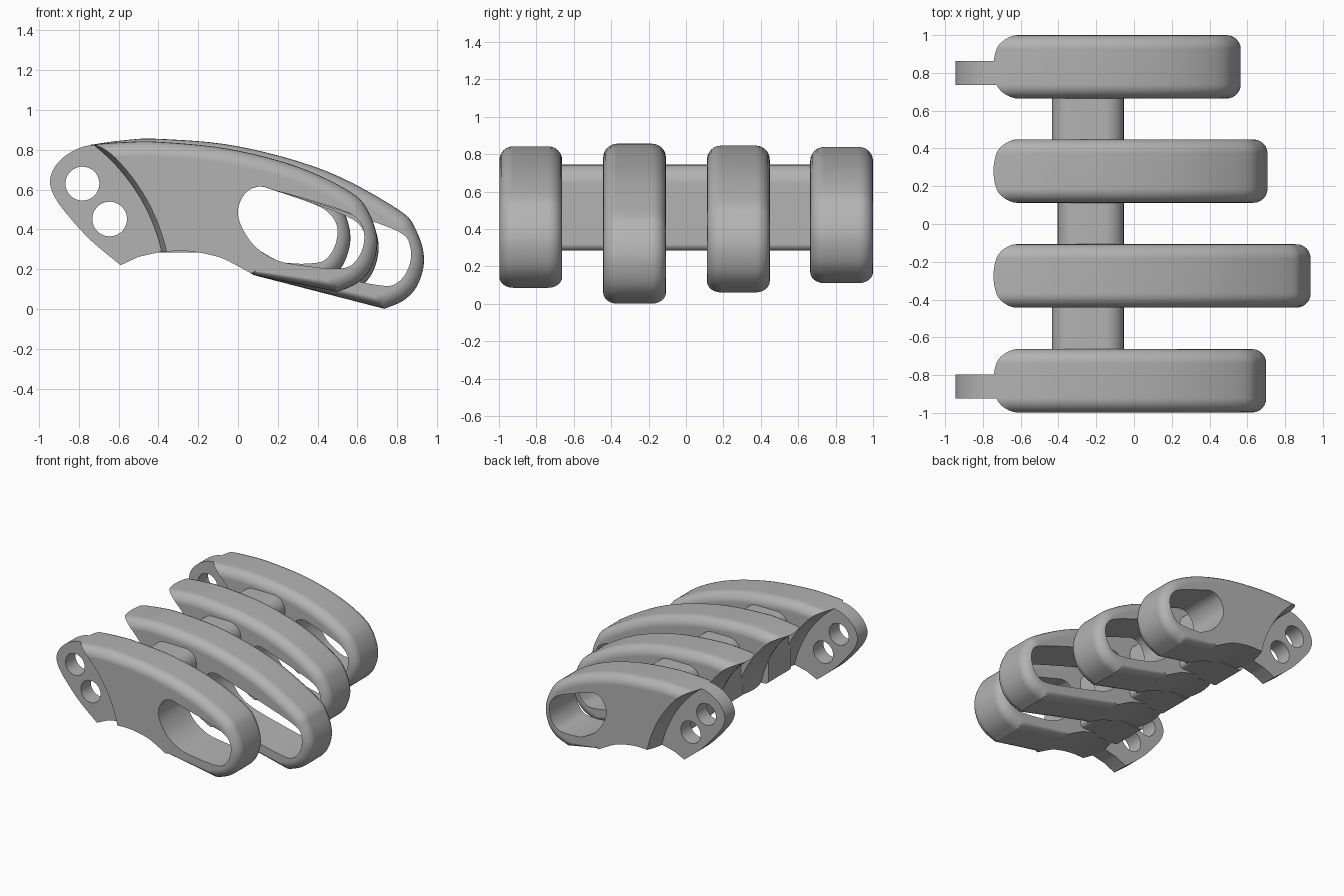
import bpy, bmesh, math
from mathutils import Vector

if "Cube" in bpy.data.objects:
    bpy.data.objects.remove(bpy.data.objects["Cube"], do_unlink=True)

grey = bpy.data.materials.new("plain_grey")
grey.use_nodes = True
grey.diffuse_color = (0.45, 0.45, 0.45, 1)
grey.node_tree.nodes["Principled BSDF"].inputs["Base Color"].default_value = grey.diffuse_color


def spline(points, steps=6, closed=False):
    """Smooth curve through the points."""
    pts = [Vector(p) for p in points]
    n = len(pts)
    get = (lambda i: pts[i % n]) if closed else (lambda i: pts[max(0, min(n - 1, i))])
    out = []
    for i in range(n if closed else n - 1):
        a, b, c, d = (get(i + k) for k in (-1, 0, 1, 2))
        for s in range(steps):
            t = s / steps
            out.append(0.5 * (2 * b + (c - a) * t + (2 * a - 5 * b + 4 * c - d) * t * t
                              + (3 * b - a - 3 * c + d) * t ** 3))
    return out if closed else out + [pts[-1]]


def circle(x, z, r, n=48):
    return [Vector((x + r * math.cos(math.tau * i / n), z + r * math.sin(math.tau * i / n)))
            for i in range(n)]


def inset(profile, weights, dist):
    """Move each edge inward by its weight; weights[i] belongs to edge i -> i+1."""
    n = len(profile)
    area = sum(profile[i - 1].cross(profile[i]) for i in range(n))
    side = 1 if area > 0 else -1
    out = []
    for i, p in enumerate(profile):
        u = (p - profile[i - 1]).normalized()
        v = (profile[(i + 1) % n] - p).normalized()
        nu, nv = Vector((-u.y, u.x)) * side, Vector((-v.y, v.x)) * side
        du, dv = weights[i - 1] * dist, weights[i] * dist
        det = nu.cross(nv)
        if abs(det) > 0.35:
            out.append(p + Vector((du * nv.y - dv * nu.y, dv * nu.x - du * nv.x)) / det)
        else:
            out.append(p + (nu + nv).normalized() * (du + dv) / 2)
    return out


def loft(name, profile, layers, weights=None):
    """Stack inset copies of an x-z profile along y; layers are (y, inset)."""
    weights = weights or [1] * len(profile)
    bm = bmesh.new()
    rings = [[bm.verts.new((p.x, y, p.y)) for p in inset(profile, weights, d)]
             for y, d in layers]
    n = len(profile)
    for a, b in zip(rings, rings[1:]):
        for i in range(n):
            j = (i + 1) % n
            bm.faces.new((a[i], a[j], b[j], b[i]))
    bm.faces.new(rings[0])
    bm.faces.new(rings[-1])
    bmesh.ops.recalc_face_normals(bm, faces=bm.faces)
    mesh = bpy.data.meshes.new(name)
    bm.to_mesh(mesh)
    bm.free()
    mesh.materials.append(grey)
    obj = bpy.data.objects.new(name, mesh)
    bpy.context.collection.objects.link(obj)
    return obj


def finish(obj, cutters=()):
    """Cut the openings, then shade smooth with sharp edges kept."""
    bpy.ops.object.select_all(action="DESELECT")
    obj.select_set(True)
    bpy.context.view_layer.objects.active = obj
    for cutter in cutters:
        cutter.hide_render = True
        mod = obj.modifiers.new("cut", "BOOLEAN")
        mod.operation, mod.solver, mod.object = "DIFFERENCE", "EXACT", cutter
        bpy.ops.object.modifier_apply(modifier=mod.name)
        bpy.data.objects.remove(cutter, do_unlink=True)
    bpy.ops.object.shade_smooth_by_angle(angle=math.radians(32))
    obj.modifiers.new("even_shading", "WEIGHTED_NORMAL").keep_sharp = True


HALF, ROUND = 0.168, 0.075


def make_finger(name, y, shift, rise):
    """Rounded finger shell; shift moves its tip, rise lifts its back."""
    def at(x, z, share=0.0, lift=0.0):
        return Vector((x + shift[0] * share, z + shift[1] * share + rise * lift))

    # back and tip, underside, arch, and the knuckle end which is cut later
    back = spline([at(-0.85, 0.805), at(-0.74, 0.825), at(-0.58, 0.838, 0, 0.6),
                   at(-0.4, 0.84, 0, 1), at(-0.05, 0.805, 0.2, 2), at(0.3, 0.715, 0.6, 2),
                   at(0.57, 0.585, 1), at(0.66, 0.48, 1), at(0.7, 0.34, 1),
                   at(0.67, 0.21, 1), at(0.6, 0.13, 1), at(0.5, 0.086, 1)])
    arch = spline([at(0.08, 0.17), at(0, 0.215), at(-0.1, 0.262), at(-0.25, 0.29),
                   at(-0.39, 0.285), at(-0.5, 0.265), at(-0.6, 0.22)], 4)
    profile = back + arch + [at(-0.85, 0.5)]
    weights = [1] * (len(back) - 1) + [0.6] + [0] * (len(arch) + 1)

    edge = [(HALF - ROUND * (1 - math.sin(a)), ROUND * (1 - math.cos(a)))
            for a in (math.radians(15 * k) for k in range(7))]
    layers = [(y - h, d) for h, d in reversed(edge)] + [(y + h, d) for h, d in edge]
    body = loft(name, profile, layers, weights)

    # long slot through the side
    slot = spline([at(0, 0.5), at(0.04, 0.585), at(0.11, 0.615), at(0.2, 0.592, 0.1),
                   at(0.4, 0.535, 0.6), at(0.57, 0.475, 1), at(0.63, 0.4, 1),
                   at(0.625, 0.3, 1), at(0.57, 0.22, 1), at(0.48, 0.203, 1),
                   at(0.33, 0.218, 0.5), at(0.2, 0.243), at(0.09, 0.31), at(0.02, 0.41)],
                  5, True)
    slot_cutter = loft("slot_cutter", slot, [(y - 0.3, 0), (y + 0.3, 0)])

    # hollow round knuckle end, flared toward both sides
    flare = [(y + 0.2 * k / 6, -0.05 * (k / 6) ** 2) for k in range(-6, 7)]
    knuckle_cutter = loft("knuckle_cutter", circle(-1.31, 0.074, 0.94, 160), flare)
    finish(body, [slot_cutter, knuckle_cutter])


def make_hinge(name, y):
    """Flat hinge plate with two pin holes."""
    outline = spline([(-0.7, 0.826), (-0.78, 0.815), (-0.86, 0.775), (-0.92, 0.715),
                      (-0.945, 0.64), (-0.92, 0.56), (-0.85, 0.465), (-0.74, 0.345),
                      (-0.59, 0.22)], 5)
    outline += spline([(-0.5, 0.262), (-0.385, 0.288)], 3)
    outline += [Vector((-0.4, 0.4)), Vector((-0.48, 0.58)), Vector((-0.6, 0.75))]
    plate = loft(name, outline, [(y - 0.063, 0), (y + 0.063, 0)])
    finish(plate, [loft("pin_cutter", circle(x, z, r), [(y - 0.2, 0), (y + 0.2, 0)])
                   for x, z, r in ((-0.782, 0.63, 0.085), (-0.645, 0.452, 0.087))])


def make_bar(name, y, left):
    """Connecting bar with rounded long edges."""
    right, low, high = -0.053, 0.285, 0.745
    outline = []
    for cx, cz, r, start in ((right, high, 0.1, 0), (left, high, 0.1, 90),
                             (left, low, 0.035, 180), (right, low, 0.035, 270)):
        sx, sz = (1 if cx == right else -1), (1 if cz == high else -1)
        for k in range(7):
            a = math.radians(start + 15 * k)
            outline.append(Vector((cx - sx * r + r * math.cos(a), cz - sz * r + r * math.sin(a))))
    finish(loft(name, outline, [(y - 0.14, 0), (y + 0.14, 0)]))


# four fingers side by side
make_finger("index_finger", -0.83, (0, 0), 0)
make_finger("middle_finger", -0.275, (0.235, -0.085), 0.015)
make_finger("ring_finger", 0.28, (0.007, -0.025), 0.004)
make_finger("little_finger", 0.832, (-0.135, 0.025), -0.004)

# hinge plates on the outer fingers
make_hinge("front_hinge", -0.86)
make_hinge("back_hinge", 0.8)

# bars between neighbouring fingers
make_bar("front_bar", -0.552, -0.435)
make_bar("middle_bar", 0.002, -0.405)
make_bar("back_bar", 0.556, -0.435)
